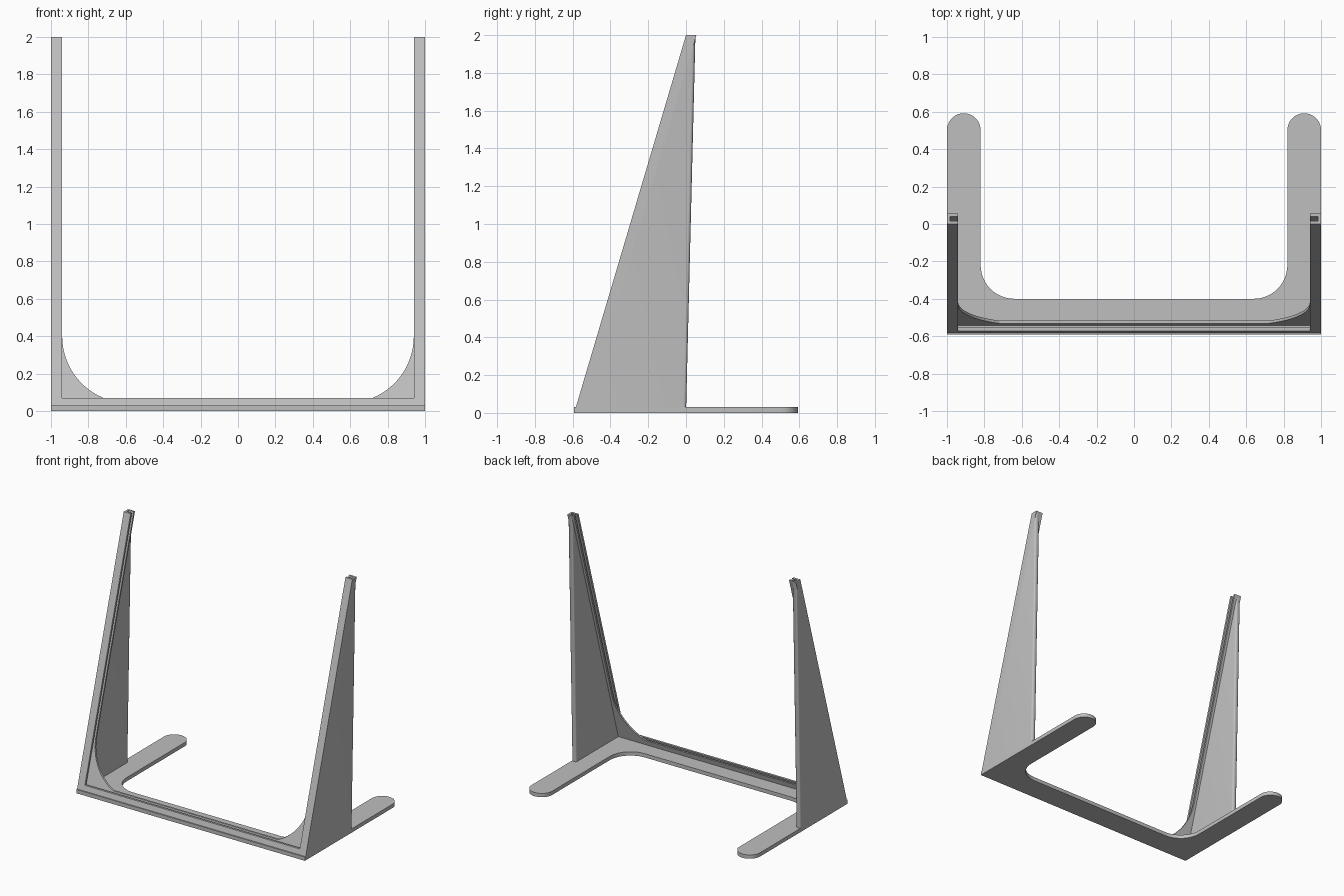
import bpy, bmesh, math

if "Cube" in bpy.data.objects:
    bpy.data.objects.remove(bpy.data.objects["Cube"])

FRONT = -0.592          # front edge at floor level
SLOPE = 0.296           # backward lean of the front face
grey = bpy.data.materials.new("light_grey")
grey.diffuse_color = (0.52, 0.52, 0.52, 1)
grey.use_nodes = True
grey.node_tree.nodes["Principled BSDF"].inputs["Base Color"].default_value = grey.diffuse_color


def loft(name, ring_a, ring_b):
    """Closed solid between two matching rings of points."""
    bm = bmesh.new()
    a = [bm.verts.new(p) for p in ring_a]
    b = [bm.verts.new(p) for p in ring_b]
    n = len(a)
    bm.faces.new(a)
    bm.faces.new(b)
    for i in range(n):
        j = (i + 1) % n
        bm.faces.new((a[i], a[j], b[j], b[i]))
    bmesh.ops.recalc_face_normals(bm, faces=bm.faces)
    mesh = bpy.data.meshes.new(name)
    bm.to_mesh(mesh)
    bm.free()
    mesh.materials.append(grey)
    ob = bpy.data.objects.new(name, mesh)
    bpy.context.collection.objects.link(ob)
    return ob


def arc(cx, cy, r, start, end, n):
    return [(cx + r * math.cos(math.radians(start + (end - start) * i / n)),
             cy + r * math.sin(math.radians(start + (end - start) * i / n)))
            for i in range(n + 1)]


def leaning(name, outline, near, far):
    """Slab with an x-z outline, lying parallel to the sloped front."""
    return loft(name, *[[(x, FRONT + SLOPE * z + d, z) for x, z in outline]
                        for d in (near, far)])


def mirrored(half):
    return half + [(-x, v) for x, v in reversed(half)]


def combine(target, other, operation):
    mod = target.modifiers.new(operation, 'BOOLEAN')
    mod.operation = operation
    mod.solver = 'EXACT'
    mod.object = other
    bpy.context.view_layer.objects.active = target
    bpy.ops.object.modifier_apply(modifier=mod.name)
    bpy.data.objects.remove(other)


# Sloped U-shaped frame
stand = leaning("display_stand",
                mirrored([(-0.94, 0.07), (-0.94, 2), (-1, 2), (-1, 0)]), 0, 0.055)

# Curved corner gussets on the rear lip
for side in (-1, 1):
    curve = arc(-0.583, 0.4, 0.357, 180, 247.5, 16)
    outline = [(-0.97, 0.4)] + curve + [(-0.72, 0.05), (-0.97, 0.05)]
    combine(stand, leaning("gusset", [(-side * x, z) for x, z in outline], 0.04, 0.055), 'UNION')

# Tapered side walls with rounded back edges
for side in (-1, 1):
    rings = []
    for z, front, back in ((0, FRONT + 0.01, 0.0), (2, 0.01, 0.05)):
        r = 0.015
        pts = [(1, front), *arc(1 - r, back - r, r, 0, 90, 5),
               *arc(0.962 + r, back - r, r, 90, 180, 5), (0.962, front)]
        rings.append([(side * x, y, z) for x, y in pts])
    combine(stand, loft("side_wall", *rings), 'UNION')

# Base plate with round-ended feet and rounded inner corners
half = [(-1, FRONT), *arc(-0.91, 0.502, 0.09, 180, 0, 20),
        *arc(-0.64, -0.22, 0.18, 180, 270, 12)]
plate = mirrored(half)
combine(stand, loft("base_plate", [(x, y, 0) for x, y in plate],
                    [(x, y, 0.03) for x, y in plate]), 'UNION')

# Panel groove, open at the top
slot = [(-0.985, 0.035), (0.985, 0.035), (0.985, 2.1), (-0.985, 2.1)]
combine(stand, leaning("groove_cutter", slot, 0.017, 0.04), 'DIFFERENCE')

bpy.context.view_layer.objects.active = stand
stand.select_set(True)
bpy.ops.object.shade_smooth_by_angle(angle=math.radians(30))
